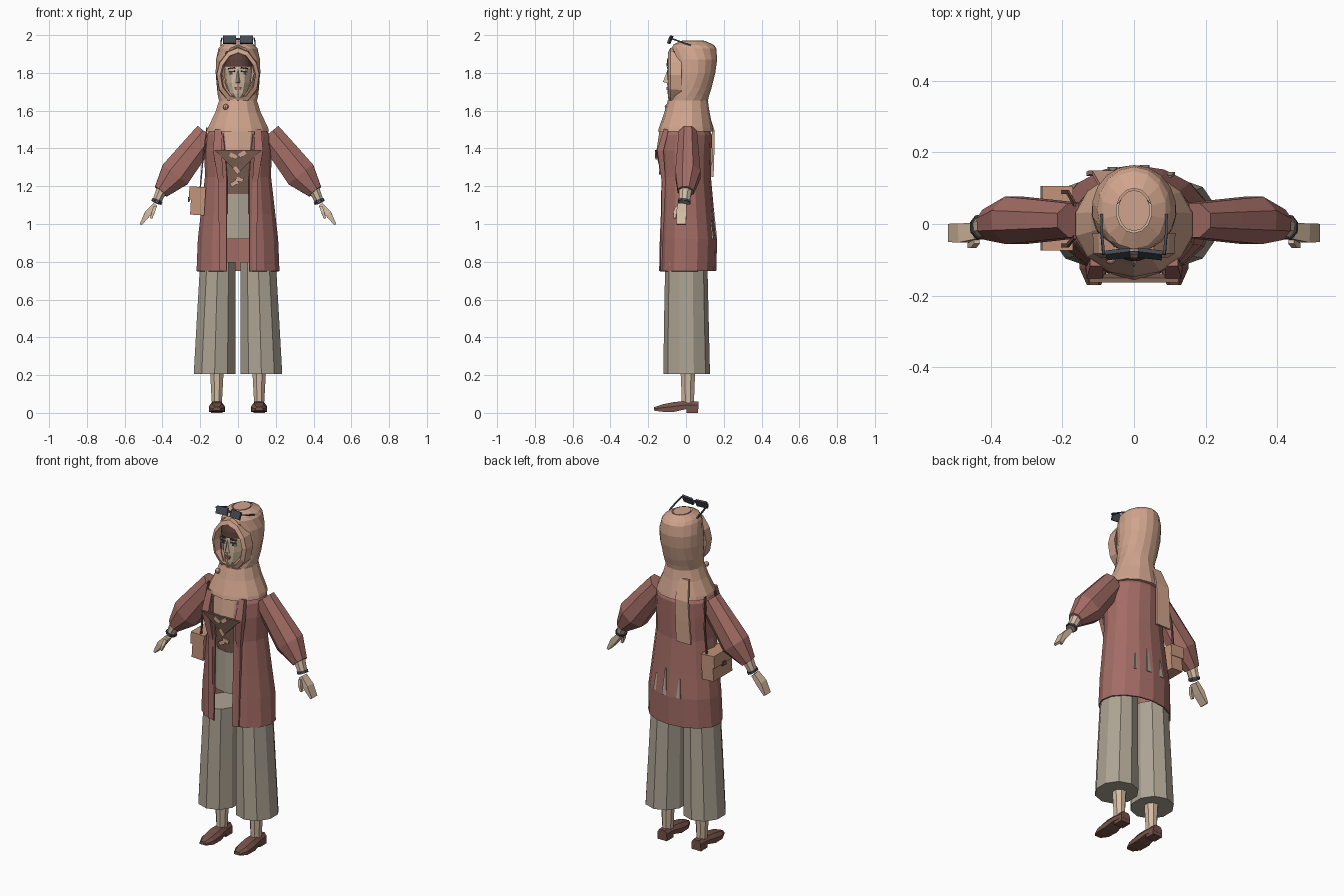
import bpy, bmesh, math
from mathutils import Vector, Matrix, Euler

if "Cube" in bpy.data.objects:
    bpy.data.objects.remove(bpy.data.objects["Cube"])

TAU = 2 * math.pi


def material(name, r, g, b):
    lin = [((c / 255 + 0.055) / 1.055) ** 2.4 for c in (r, g, b)]
    m = bpy.data.materials.new(name)
    m.diffuse_color = (*lin, 1)
    m.use_nodes = True
    m.node_tree.nodes["Principled BSDF"].inputs["Base Color"].default_value = m.diffuse_color
    return m


SCARF = material("peach scarf", 208, 164, 141)
COAT = material("dusty red coat", 163, 108, 101)
PANTS = material("beige trousers", 172, 163, 147)
SKIN = material("skin", 211, 187, 162)
SHIRT = material("brown shirt", 131, 102, 88)
SHOE = material("brown leather", 118, 82, 73)
DARK = material("dark frames", 68, 72, 80)
HAIR = material("dark hair", 92, 64, 57)
BAG = material("tan bag", 196, 149, 122)
LIPS = material("lips", 172, 115, 105)


def finish(name, bm, mat):
    bmesh.ops.remove_doubles(bm, verts=bm.verts, dist=0.0005)
    bmesh.ops.recalc_face_normals(bm, faces=bm.faces)
    me = bpy.data.meshes.new(name)
    bm.to_mesh(me)
    bm.free()
    me.materials.append(mat)
    ob = bpy.data.objects.new(name, me)
    bpy.context.collection.objects.link(ob)
    return ob


def loft(name, rings, mat, closed=True, cap=True, loop=False):
    """Skin a list of point rings."""
    bm = bmesh.new()
    vs = [[bm.verts.new(p) for p in r] for r in rings]
    n = len(vs[0])
    pairs = list(zip(vs, vs[1:])) + ([(vs[-1], vs[0])] if loop else [])
    for a, b in pairs:
        for i in range(n if closed else n - 1):
            j = (i + 1) % n
            bm.faces.new((a[i], a[j], b[j], b[i]))
    if cap:
        bm.faces.new(vs[0])
        bm.faces.new(vs[-1])
    return finish(name, bm, mat)


def ell(z, rx, yf, yb, n=12, cx=0):
    """Full horizontal ring from front y to back y."""
    cy, ry = (yf + yb) / 2, (yb - yf) / 2
    return [(cx + rx * math.sin(TAU * i / n), cy - ry * math.cos(TAU * i / n), z) for i in range(n)]


def arc(z, rx, yf, yb, t0, t1, n=14):
    """Part of a horizontal ring; angle 0 is the front."""
    cy, ry = (yf + yb) / 2, (yb - yf) / 2
    ts = [t0 + (t1 - t0) * i / n for i in range(n + 1)]
    return [(rx * math.sin(t), cy - ry * math.cos(t), z) for t in ts]


def opened(z, rx, yf, yb, w, n=14):
    """Ring with a front gap of half width w."""
    a = math.asin(w / rx)
    return arc(z, rx, yf, yb, a, TAU - a, n)


def tube(name, path, mat, n=8, s=1):
    """Sections (x, y, z, in-plane radius, y radius) along a path; s mirrors x."""
    pts = [Vector(p[:3]) for p in path]
    rings = []
    for i, p in enumerate(path):
        t = (pts[min(i + 1, len(pts) - 1)] - pts[max(i - 1, 0)]).normalized()
        b = t.cross(Vector((0, 1, 0))).normalized()
        a = b.cross(t)
        ring = []
        for k in range(n):
            f = TAU * (k + 0.5) / n
            q = pts[i] + b * (p[3] * math.cos(f)) + a * (p[4] * math.sin(f))
            ring.append((s * q.x, q.y, q.z))
        rings.append(ring)
    return loft(name, rings, mat)


def box(name, c, size, mat, rot=(0, 0, 0)):
    bm = bmesh.new()
    bmesh.ops.create_cube(bm, size=1)
    m = Matrix.Translation(c) @ Euler(rot).to_matrix().to_4x4() @ Matrix.Diagonal((*size, 1))
    bmesh.ops.transform(bm, matrix=m, verts=bm.verts)
    return finish(name, bm, mat)


# Trousers waist, shirt and scarf bib under the coat
loft("trouser_waist", [ell(0.92, .14, -.115, .11), ell(1.16, .125, -.11, .1)], PANTS)
loft("shirt", [ell(1.155, .125, -.107, .1), ell(1.27, .13, -.128, .1), ell(1.385, .13, -.152, .1)], SHIRT)
loft("scarf_bib", [ell(1.385, .125, -.157, .1), ell(1.51, .14, -.138, .1)], SCARF)
tri = [(-.125, 1.392), (.125, 1.392), (0, 1.27)]
loft("shirt_fold", [[(x, y + (1.39 - z) * .25, z) for x, z in tri] for y in (-.163, -.15)], SHIRT)
for i, (x, z, a) in enumerate([(-.025, 1.36, .5), (.022, 1.37, -.6), (-.008, 1.285, .9), (.008, 1.235, .2), (-.02, 1.215, -.5)]):
    box(f"shirt_patch_{i}", (x, -.163 + (1.39 - z) * .25 - .002, z), (.04, .006, .022), SCARF, (0, a, 0))

# Open coat
coat = loft("coat", [opened(*r) for r in (
    (.75, .22, -.148, .16, .06), (.92, .213, -.145, .165, .06), (1.05, .198, -.14, .15, .06),
    (1.25, .175, -.138, .132, .06), (1.39, .178, -.15, .136, .07), (1.47, .17, -.143, .138, .08),
    (1.53, .13, -.11, .11, .08))], COAT, closed=False, cap=False)
sol = coat.modifiers.new("thickness", "SOLIDIFY")
sol.thickness = 0.008
for i, (x, h) in enumerate([(.1, .1), (.03, .15), (-.06, .11)]):
    y = .01 + .156 * math.sqrt(1 - (x / .2) ** 2)
    slit = [(x - .014, .92), (x + .014, .92), (x + .003, .92 + h), (x - .003, .92 + h)]
    loft(f"coat_slit_{i}", [[(px, y + d - (z - .92) * .11, z) for px, z in slit] for d in (-.008, .001)], PANTS)

# Scarf shoulder cape, hood and face rim
loft("scarf_cape", [ell(1.49, .168, -.148, .146, 14), ell(1.51, .163, -.143, .142, 14),
                    ell(1.59, .124, -.115, .125, 14), ell(1.655, .102, -.096, .115, 14)], SCARF)
hood = loft("scarf_hood", [opened(*r) for r in (
    (1.65, .102, -.095, .115, 0), (1.68, .107, -.09, .122, .03), (1.72, .112, -.085, .135, .06),
    (1.80, .119, -.08, .155, .085), (1.87, .118, -.08, .165, .075), (1.93, .103, -.08, .16, .04),
    (1.948, .09, -.07, .148, 0), (1.97, .05, -.025, .1, 0))], SCARF, closed=False, cap=False)
loft("scarf_crown", [ell(1.962, .045, -.02, .095, 14), ell(1.971, .045, -.02, .095, 14)], SCARF)
half = [(0, 1.937), (.055, 1.915), (.1, 1.855), (.116, 1.79), (.102, 1.71), (.055, 1.65), (0, 1.637)]
outline = half + [(-x, z) for x, z in half[-2:0:-1]]
loft("scarf_face_rim", [[(x * k, y, 1.79 + (z - 1.79) * k) for x, z in outline]
                        for k, y in ((1, -.025), (.97, -.083), (.8, -.095), (.74, -.04))],
     SCARF, cap=False, loop=True)

# Scarf tail hanging down the back
loft("scarf_tail", [[(x - w, y, z), (x + w, y, z), (x + w, y + .012, z), (x - w, y + .012, z)]
                    for x, w, y, z in ((-.065, .03, .1, 1.61), (-.075, .042, .138, 1.5), (-.08, .045, .138, 1.38),
                                       (-.085, .048, .134, 1.25))], SCARF)
bm = bmesh.new()
bmesh.ops.create_uvsphere(bm, u_segments=8, v_segments=6, radius=.015, matrix=Matrix.Translation((-.065, -.098, 1.62)))
finish("scarf_pin", bm, SCARF)

# Face
loft("face", [ell(1.662, .022, -.092, -.02), ell(1.69, .048, -.097, .04), ell(1.75, .068, -.1, .08),
              ell(1.82, .075, -.098, .08), ell(1.91, .07, -.08, .08)], SKIN)
loft("nose", [[(-.013, -.094, 1.745), (.013, -.094, 1.745), (0, -.122, 1.752)],
              [(-.006, -.094, 1.81), (.006, -.094, 1.81), (0, -.1, 1.81)]], SKIN)
box("upper_lip", (0, -.099, 1.722), (.036, .009, .008), LIPS)
box("lower_lip", (0, -.098, 1.713), (.026, .009, .008), LIPS)
loft("fringe", [arc(z, .08, yf, .08, -1.3, 1.3, 10) for z, yf in ((1.835, -.104), (1.87, -.1), (1.915, -.085))],
     HAIR, closed=False, cap=False)
for s, side in ((1, "left"), (-1, "right")):
    box(f"eye_white_{side}", (s * .034, -.089, 1.798), (.028, .008, .014), SKIN, (0, 0, s * .38))
    box(f"iris_{side}", (s * .034, -.091, 1.798), (.013, .008, .014), DARK, (0, 0, s * .38))
    box(f"lash_{side}", (s * .034, -.091, 1.807), (.034, .009, .006), DARK, (0, s * .1, s * .38))
    box(f"brow_{side}", (s * .034, -.09, 1.825), (.038, .009, .007), HAIR, (0, s * .12, s * .38))

    # Sunglasses resting on the head
    box(f"lens_{side}", (s * .045, -.084, 1.976), (.068, .012, .043), DARK, (-.4, 0, s * -.12))
    tube(f"temple_{side}", [(.085, -.085, 1.985, .005, .005), (.09, -.03, 1.965, .005, .005),
                            (.09, .027, 1.945, .005, .005)], DARK, 4, s)

    # Coat lapel over the chest
    tube(f"lapel_{side}", [(.105, -.105, 1.5, .025, .018), (.11, -.136, 1.39, .032, .024),
                           (.09, -.118, 1.22, .02, .014), (.085, -.126, .752, .02, .014)], COAT, 4, s)

    # Sleeve, forearm, bangle, hand
    tube(f"sleeve_{side}", [(.162, .01, 1.478, .072, .052), (.245, .01, 1.375, .08, .062),
                            (.333, .01, 1.262, .09, .072), (.408, -.002, 1.172, .044, .046)], COAT, 8, s)
    tube(f"forearm_{side}", [(.395, 0, 1.2, .034, .038), (.434, -.01, 1.112, .024, .03)], SKIN, 8, s)
    tube(f"bangle_{side}", [(.427, -.008, 1.126, .031, .036), (.432, -.01, 1.114, .031, .036)], DARK, 8, s)
    tube(f"hand_{side}", [(.438, -.02, 1.102, .018, .032), (.478, -.025, 1.055, .024, .038),
                          (.515, -.025, .997, .009, .036)], SKIN, 4, s)
    tube(f"thumb_{side}", [(.44, -.045, 1.09, .012, .014), (.45, -.058, 1.06, .012, .014),
                           (.46, -.06, 1.03, .008, .01)], SKIN, 4, s)

    # Wide trouser leg, ankle, shoe
    loft(f"trouser_leg_{side}", [ell(.205, .116, -.12, .127, 10, s * .124), ell(.5, .107, -.116, .12, 10, s * .116),
                                 ell(.8, .098, -.11, .113, 10, s * .107)], PANTS)
    tube(f"ankle_{side}", [(.112, .01, .24, .04, .043), (.112, .01, .12, .033, .037), (.112, .01, .04, .028, .035)], SKIN, 8, s)
    loft(f"shoe_{side}", [[(s * .112 + w * u, y, z0 + (h - z0) * v) for u, v in
                           ((-1, 0), (1, 0), (1, .55), (.6, 1), (-.6, 1), (-1, .55))]
                          for y, w, z0, h in ((.065, .03, .02, .06), (0, .035, .02, .062), (-.06, .042, .006, .058),
                                              (-.125, .04, .006, .045), (-.17, .02, .012, .03))], SHOE)
    box(f"heel_{side}", (s * .112, .033, .012), (.062, .062, .024), SHOE)
box("glasses_bridge", (0, -.08, 1.98), (.03, .01, .01), DARK)

# Shoulder bag with flap, clasp and strap
box("bag", (-.212, .016, 1.12), (.075, .175, .145), BAG, (0, .06, 0))
box("bag_flap", (-.216, .016, 1.162), (.086, .181, .07), BAG, (0, .06, 0))
box("bag_clasp", (-.26, .016, 1.13), (.01, .03, .025), SHOE, (0, .06, 0))
for y, side in ((-.06, "front"), (.09, "back")):
    tube(f"bag_strap_{side}", [(-.2, y, 1.19, .005, .008), (-.186, y, 1.34, .005, .008),
                               (-.165, y * .6, 1.51, .005, .008)], SHOE, 4)
